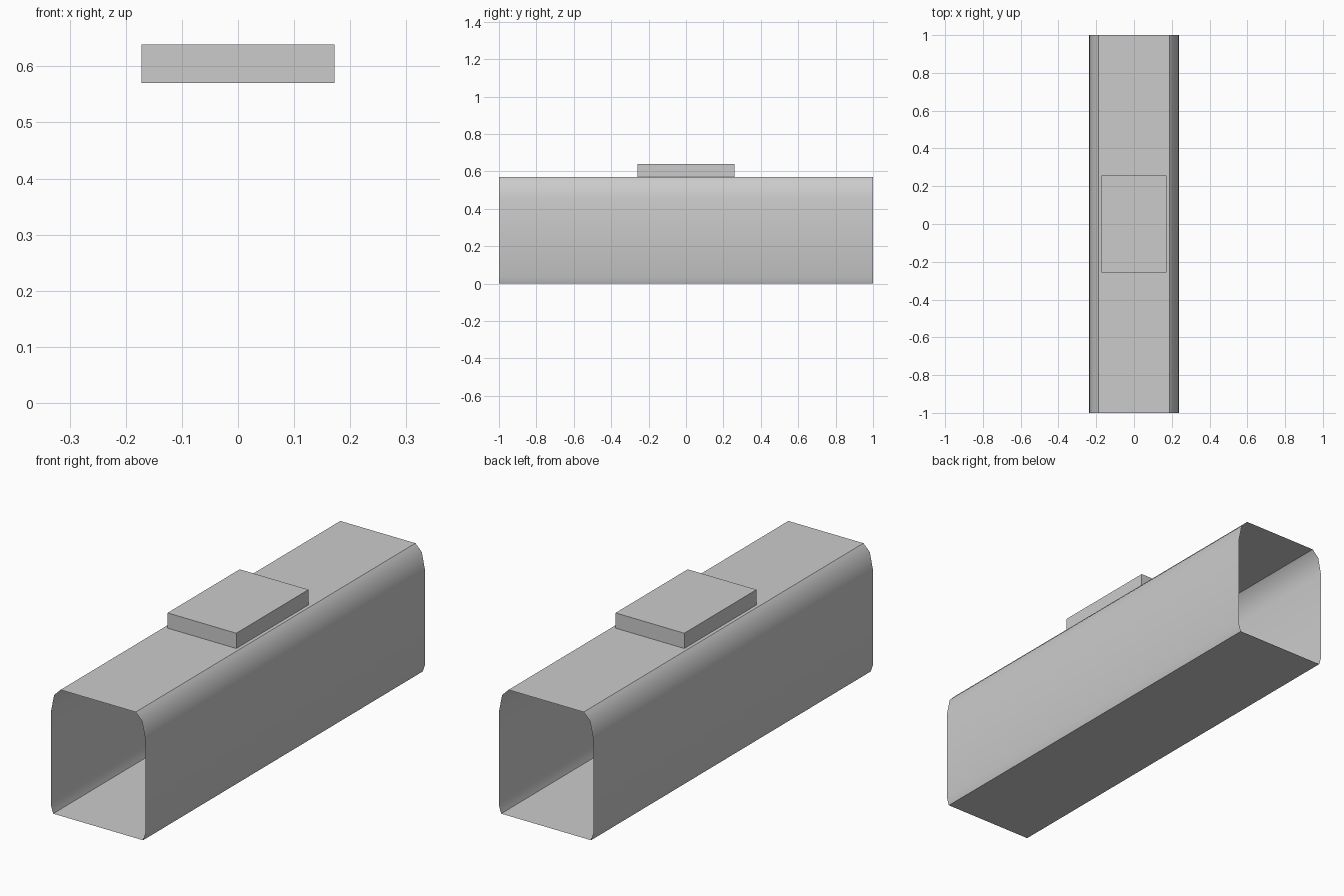
import bpy
import bmesh
import math

cube = bpy.data.objects.get("Cube")
if cube:
    bpy.data.objects.remove(cube, do_unlink=True)

# Single plain grey
grey = bpy.data.materials.new("light_grey")
grey.use_nodes = True
colour = (0.6, 0.6, 0.6, 1)
grey.diffuse_color = colour
grey.node_tree.nodes["Principled BSDF"].inputs["Base Color"].default_value = colour


def make_object(name, bm):
    mesh = bpy.data.meshes.new(name)
    bm.to_mesh(mesh)
    bm.free()
    mesh.materials.append(grey)
    obj = bpy.data.objects.new(name, mesh)
    bpy.context.collection.objects.link(obj)
    return obj


# Open-ended sleeve: mirrored half profile (x, z) swept along y
half = [(0.225, 0), (0.237, 0.037), (0.236, 0.46), (0.22, 0.538), (0.188, 0.57)]
profile = half + [(-x, z) for x, z in reversed(half)]
bm = bmesh.new()
front, back = ([bm.verts.new((x, y, z)) for x, z in profile] for y in (-1, 1))
for i in range(len(profile)):
    j = (i + 1) % len(profile)
    bm.faces.new((front[i], front[j], back[j], back[i]))
bmesh.ops.recalc_face_normals(bm, faces=bm.faces)
sleeve = make_object("sleeve", bm)
# Make sure the sleeve faces outward
top = max(sleeve.data.polygons, key=lambda p: p.center.z)
if top.normal.z < 0:
    sleeve.data.flip_normals()
bpy.ops.object.select_all(action="DESELECT")
sleeve.select_set(True)
bpy.context.view_layer.objects.active = sleeve
bpy.ops.object.shade_smooth_by_angle(angle=math.radians(40))

# Flat block on top
bm = bmesh.new()
bmesh.ops.create_cube(bm, size=1)
bmesh.ops.scale(bm, vec=(0.344, 0.516, 0.069), verts=bm.verts)
bmesh.ops.translate(bm, vec=(0, 0, 0.6045), verts=bm.verts)
make_object("top_block", bm)
